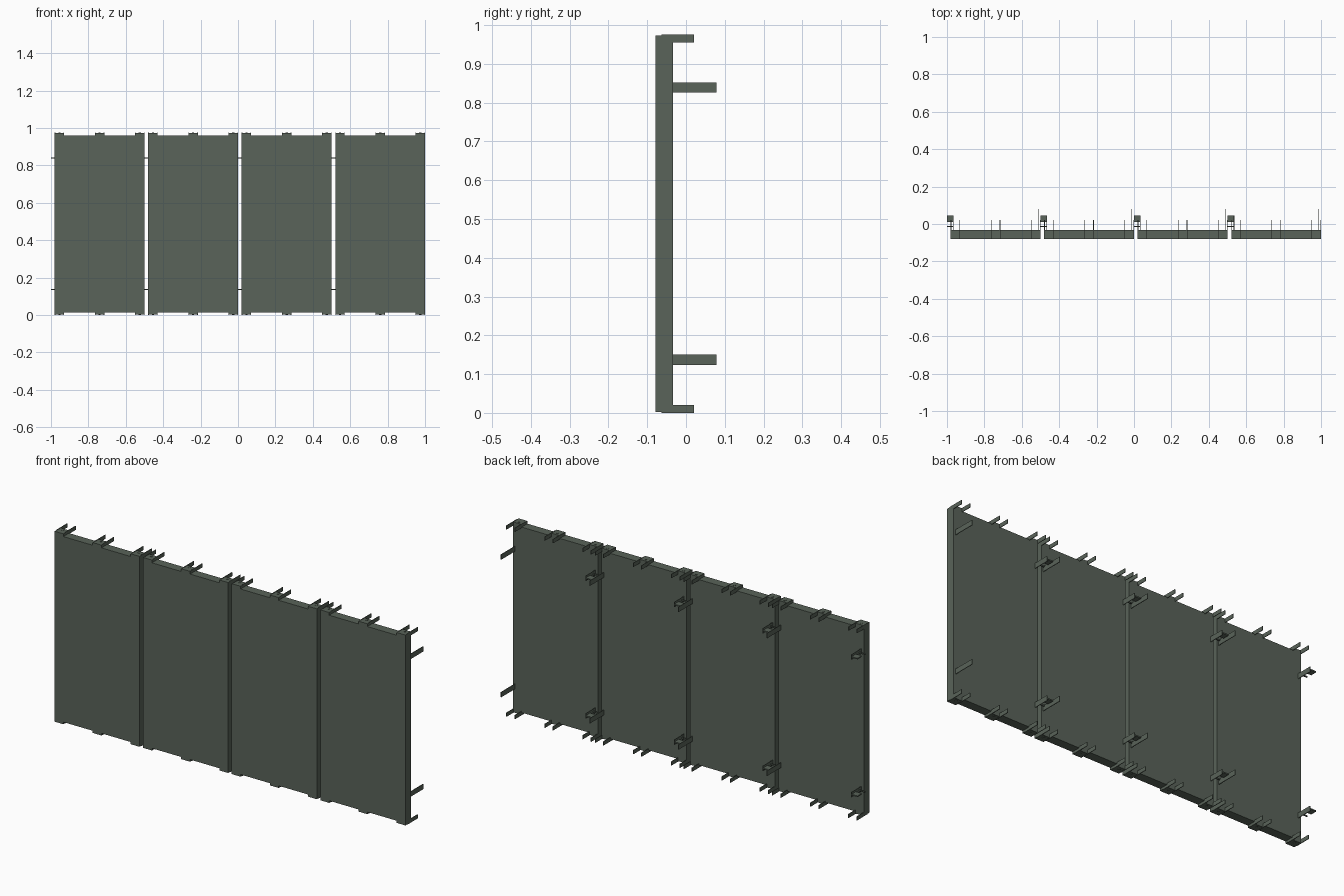
import bpy

if "Cube" in bpy.data.objects:
    bpy.data.objects.remove(bpy.data.objects["Cube"])

mat = bpy.data.materials.new("dark_green_paint")
mat.diffuse_color = (0.10, 0.125, 0.10, 1)
mat.use_nodes = True
mat.node_tree.nodes["Principled BSDF"].inputs["Base Color"].default_value = mat.diffuse_color


def build(name, boxes):
    """One object made of axis-aligned boxes (x0, x1, y0, y1, z0, z1)."""
    verts, faces = [], []
    for x0, x1, y0, y1, z0, z1 in boxes:
        n = len(verts)
        verts += [(x, y, z) for z in (z0, z1)
                  for x, y in ((x0, y0), (x1, y0), (x1, y1), (x0, y1))]
        faces += [[n + i for i in f] for f in (
            (3, 2, 1, 0), (4, 5, 6, 7), (0, 1, 5, 4),
            (1, 2, 6, 5), (2, 3, 7, 6), (3, 0, 4, 7))]
    mesh = bpy.data.meshes.new(name)
    mesh.from_pydata(verts, [], faces)
    mesh.materials.append(mat)
    obj = bpy.data.objects.new(name, mesh)
    bpy.context.collection.objects.link(obj)
    return obj


def bolt(x, y, z, depth):
    bpy.ops.mesh.primitive_cylinder_add(vertices=8, radius=0.006, depth=depth,
                                        location=(x, y, z))
    obj = bpy.context.object
    obj.name = "clip_bolt"
    obj.data.materials.append(mat)


FRONT, BACK = -0.079, -0.033
TOP, T = 0.975, 0.003

for i in range(4):
    left = -0.98 + 0.5 * i
    right = left + 0.48

    # flat panel
    build("panel", [(left, right, FRONT, BACK, 0.013, 0.959)])

    # edge clips: a tab across the panel edge with two prongs to the rear
    for cx in (left + 0.025, (left + right) / 2, right - 0.025):
        a, b = cx - 0.025, cx + 0.025
        for name, z0, z1, f0, f1 in (
                ("top_clip", 0.958, TOP - 0.002, 0.955, TOP),
                ("bottom_clip", 0.002, 0.014, 0.0, 0.02)):
            build(name, [(a, b, FRONT, BACK, z0, z1),
                         (a, a + T, BACK - 0.03, 0.021, f0, f1),
                         (b - T, b, BACK - 0.03, 0.021, f0, f1)])
        bolt(cx, -0.048, TOP - 0.003, 0.006)
        bolt(cx, -0.048, 0.003, 0.006)

    for z in (0.137, 0.839):
        lo, hi = z - 0.013, z + 0.013
        # long hook blade on the right edge
        build("side_blade", [(right - 0.013, right - 0.010, BACK - 0.002,
                              0.079, lo, hi)])
        # catch on the left edge: upright blade with a flat ledge
        build("side_catch", [
            (left + 0.013, left + 0.016, BACK - 0.002, 0.046, lo, hi),
            (left - 0.02, left + 0.015, 0.012, 0.046, z - T, z + T),
            (left - 0.02, left + 0.015, -0.017, -0.012, z - T, z + T)])
